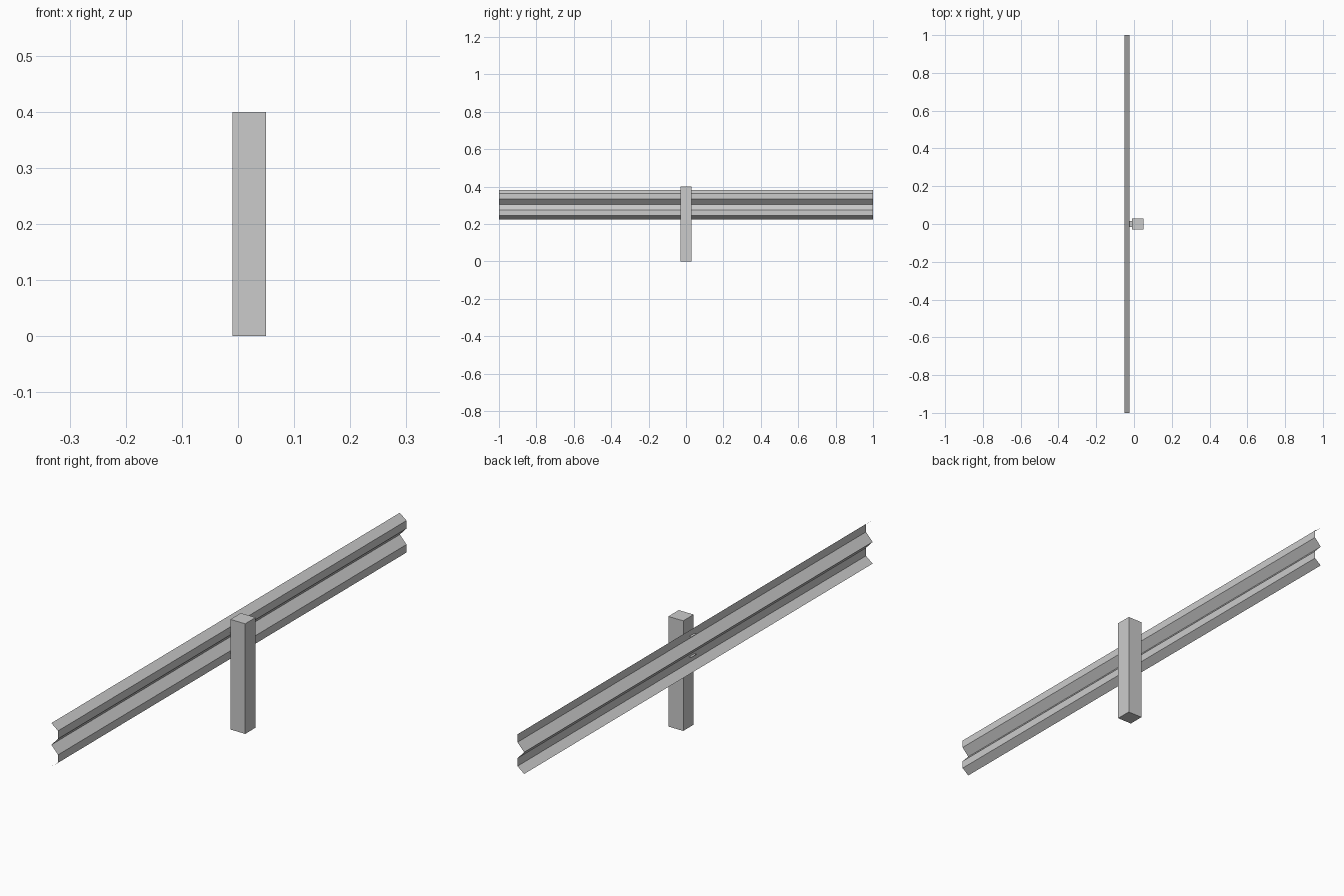
import bpy
import bmesh

if "Cube" in bpy.data.objects:
    bpy.data.objects.remove(bpy.data.objects["Cube"])


def make_object(name, bm):
    mesh = bpy.data.meshes.new(name)
    bm.to_mesh(mesh)
    bm.free()
    obj = bpy.data.objects.new(name, mesh)
    bpy.context.collection.objects.link(obj)
    return obj


def extruded_sheet(name, profile, half_length):
    """Open sheet: an (x, z) profile swept along y."""
    bm = bmesh.new()
    rows = [[bm.verts.new((x, y, z)) for x, z in profile]
            for y in (-half_length, half_length)]
    for i in range(len(profile) - 1):
        bm.faces.new((rows[0][i], rows[0][i + 1], rows[1][i + 1], rows[1][i]))
    return make_object(name, bm)


# Square post
bpy.ops.mesh.primitive_cube_add(size=1, location=(0.02, 0, 0.2))
post = bpy.context.object
post.name = "post"
post.scale = (0.06, 0.06, 0.4)

# Corrugated rail: upper half profile mirrored about the centre crease
MID = 0.304
BACK, FRONT = -0.05, -0.023
half = [(BACK, 0.079), (FRONT, 0.058), (FRONT, 0.029)]
profile = [(x, MID + d) for x, d in half] + [(BACK, MID)]
profile += [(x, MID - d) for x, d in reversed(half)]
extruded_sheet("rail", profile, 1.0)

# Thin bracket plates joining the post to both rail ridges
for name, side in (("upper_bracket", 1), ("lower_bracket", -1)):
    z = MID + side * 0.037
    extruded_sheet(name, [(-0.032, z), (-0.01, z)], 0.015)
